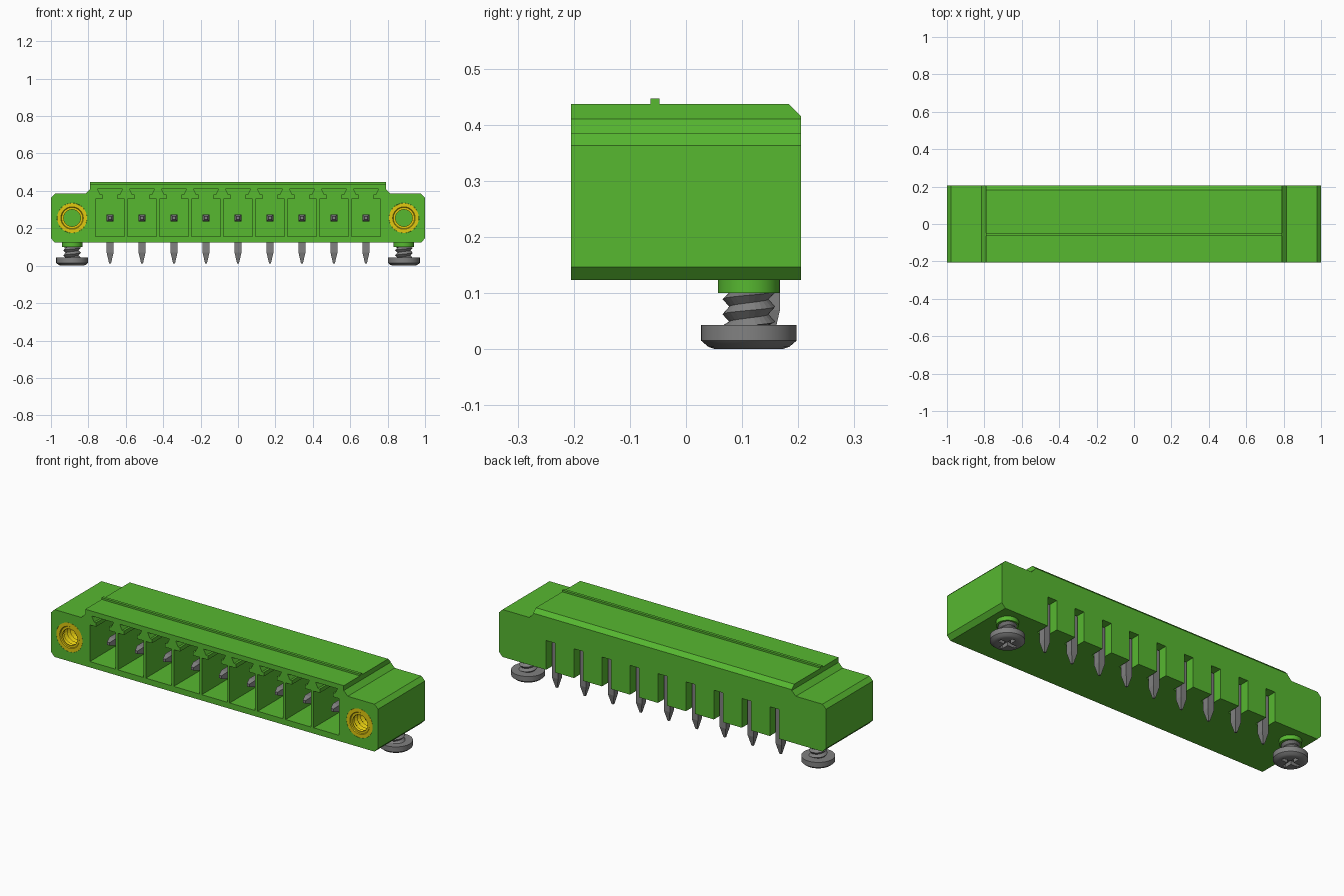
import bpy, bmesh, math
from mathutils import Vector

if "Cube" in bpy.data.objects:
    bpy.data.objects.remove(bpy.data.objects["Cube"], do_unlink=True)


def material(name, rgb):
    m = bpy.data.materials.new(name)
    m.use_nodes = True
    m.diffuse_color = (*rgb, 1)
    m.node_tree.nodes["Principled BSDF"].inputs["Base Color"].default_value = (*rgb, 1)
    return m


GREEN = material("green plastic", (0.095, 0.48, 0.03))
GREY = material("grey metal", (0.22, 0.22, 0.22))
YELLOW = material("yellow brass", (0.75, 0.58, 0.005))


def finish(name, bm, mat, recalc=True, smooth=False):
    if recalc:
        bmesh.ops.recalc_face_normals(bm, faces=bm.faces)
    me = bpy.data.meshes.new(name)
    bm.to_mesh(me)
    bm.free()
    ob = bpy.data.objects.new(name, me)
    bpy.context.collection.objects.link(ob)
    me.materials.append(mat)
    if smooth:
        bpy.ops.object.select_all(action='DESELECT')
        ob.select_set(True)
        bpy.context.view_layer.objects.active = ob
        bpy.ops.object.shade_smooth_by_angle(angle=math.radians(25))
    return ob


def prism(bm, pts, axis, a, b):
    """Extrude a 2D outline along x, y or z from a to b."""
    def place(p, t):
        return {"x": (t, p[0], p[1]), "y": (p[0], t, p[1]), "z": (p[0], p[1], t)}[axis]
    f = bm.faces.new([bm.verts.new(place(p, a)) for p in pts])
    g = bmesh.ops.extrude_face_region(bm, geom=[f])
    shift = Vector(place((0, 0), b - a))
    bmesh.ops.translate(bm, vec=shift, verts=[v for v in g["geom"] if isinstance(v, bmesh.types.BMVert)])


def circle(cx, cy, r, n=48):
    return [(cx + r * math.cos(2 * math.pi * i / n), cy + r * math.sin(2 * math.pi * i / n)) for i in range(n)]


def cut(ob, bm):
    """Subtract the closed shapes in bm from ob."""
    cutter = finish("cutter", bm, ob.data.materials[0])
    cutter.hide_render = True
    mod = ob.modifiers.new("cut", 'BOOLEAN')
    mod.operation, mod.solver, mod.object = 'DIFFERENCE', 'EXACT', cutter
    bpy.context.view_layer.objects.active = ob
    bpy.ops.object.modifier_apply(modifier=mod.name)
    bpy.data.objects.remove(cutter, do_unlink=True)


def lathe(bm, profile, place, n=48, cap=False):
    """Revolve (radius, height) points; place maps (u, v, height) to space."""
    rings = [[bm.verts.new(place(u, v, h)) for u, v in circle(0, 0, r, n)] for r, h in profile]
    for p, q in zip(rings, rings[1:]):
        for i in range(n):
            j = (i + 1) % n
            bm.faces.new((p[i], p[j], q[j], q[i]))
    if cap:
        bm.faces.new(rings[0][::-1])
        bm.faces.new(rings[-1])


def thread(bm, root, crest, h0, h1, pitch, place, n=24):
    """Helical V thread between heights h0 and h1."""
    steps = n * (int((h1 - h0) / pitch) + 3)
    def row(r, lift):
        out = []
        for i in range(steps + n + 1):
            a = 2 * math.pi * i / n
            h = min(max(h0 + pitch * (i / n - 1.5 + lift), h0), h1)
            out.append(bm.verts.new(place(r * math.cos(a), r * math.sin(a), h)))
        return out
    lo, hi = row(root, 0), row(crest, 0.5)
    for i in range(steps):
        for quad in ((lo[i], lo[i + 1], hi[i + 1], hi[i]), (hi[i], hi[i + 1], lo[i + n + 1], lo[i + n])):
            bm.faces.new(quad)
    bmesh.ops.dissolve_degenerate(bm, dist=1e-6, edges=bm.edges)


PITCH, ROW_Z, END_X = 0.171, 0.255, 0.887
PINS = [(i - 4) * PITCH for i in range(9)]
D = 0.205

# Housing: front outline extruded through the depth
half = [(0.978, 0.123), (1, 0.146), (1, 0.363), (0.978, 0.385), (0.815, 0.385), (0.79, 0.41), (0.79, 0.437)]
bm = bmesh.new()
prism(bm, half + [(-x, z) for x, z in reversed(half)], "y", -D, D)
housing = finish("housing", bm, GREEN)

# Housing cuts: plug cavities with keyed tops, rear pin slots, insert holes, rear top chamfer
bm = bmesh.new()
key = [(0.078, 0.155), (0.078, 0.358), (0.04, 0.358), (0.04, 0.38), (0.052, 0.38), (0.067, 0.41)]
key += [(-x, z) for x, z in reversed(key)]
for px in PINS:
    prism(bm, [(px + x, z) for x, z in key], "y", -0.3, 0.09)
    prism(bm, [(px - 0.028, 0.1), (px + 0.028, 0.1), (px + 0.028, 0.285), (px - 0.028, 0.285)], "y", 0.125, 0.3)
for s in (-1, 1):
    prism(bm, circle(s * END_X, ROW_Z, 0.08), "y", -0.3, 0.05)
prism(bm, [(0.173, 0.447), (0.215, 0.405), (0.215, 0.447)], "x", -0.9, 0.9)
cut(housing, bm)

# Thin rib along the top
bm = bmesh.new()
prism(bm, [(-0.063, 0.43), (-0.047, 0.43), (-0.047, 0.447), (-0.063, 0.447)], "x", -0.79, 0.79)
finish("top_rib", bm, GREEN)

# Bent square pins with tapered ends
W, LEG_Y = 0.0185, 0.149
for n, px in enumerate(PINS):
    bm = bmesh.new()
    rings = []
    # each section: half width, then (y, z) of its inner and outer edge
    for w, inner, outer in (
            (0.008, (-0.155, ROW_Z - 0.008), (-0.155, ROW_Z + 0.008)),
            (W, (-0.12, ROW_Z - W), (-0.12, ROW_Z + W)),
            (W, (LEG_Y - W, ROW_Z - W), (LEG_Y + W, ROW_Z + W)),
            (W, (LEG_Y - W, 0.07), (LEG_Y + W, 0.07)),
            (0.005, (LEG_Y - 0.005, 0.012), (LEG_Y + 0.005, 0.012))):
        rings.append([bm.verts.new((px + x, *e)) for x, e in
                      ((-w, inner), (w, inner), (w, outer), (-w, outer))])
    for p, q in zip(rings, rings[1:]):
        for i in range(4):
            bm.faces.new((p[i], p[(i + 1) % 4], q[(i + 1) % 4], q[i]))
    bm.faces.new(rings[0][::-1])
    bm.faces.new(rings[-1])
    finish(f"pin_{n + 1}", bm, GREY)

SCREW_Y = 0.112
for side, s in (("right", -1), ("left", 1)):
    cx = s * END_X

    def along_y(u, v, h):
        return (cx + u, h, ROW_Z + v)

    def along_z(u, v, h):
        return (cx + u, SCREW_Y + v, h)

    # Threaded brass insert in the front face
    bm = bmesh.new()
    lathe(bm, [(0.0795, 0.049), (0.0795, -D), (0.06, -D), (0.055, -0.198)], along_y)
    finish(f"{side}_insert_ring", bm, YELLOW, smooth=True)
    bm = bmesh.new()
    thread(bm, 0.057, 0.045, -0.2, 0.049, 0.027, along_y)
    finish(f"{side}_insert_thread", bm, YELLOW, recalc=False)

    # Boss under the housing
    bm = bmesh.new()
    lathe(bm, [(0.055, 0.1), (0.055, 0.13)], along_z, cap=True)
    finish(f"{side}_boss", bm, GREEN, smooth=True)

    # Mounting screw: core with thread, and head with cross recess
    bm = bmesh.new()
    lathe(bm, [(0.034, 0.04), (0.034, 0.105)], along_z, cap=True)
    finish(f"{side}_screw_core", bm, GREY, smooth=True)
    bm = bmesh.new()
    thread(bm, 0.035, 0.047, 0.042, 0.101, 0.027, along_z)
    finish(f"{side}_screw_thread", bm, GREY, recalc=False)
    bm = bmesh.new()
    lathe(bm, [(0.06, 0), (0.072, 0.004), (0.085, 0.015), (0.085, 0.043)], along_z, cap=True)
    head = finish(f"{side}_screw_head", bm, GREY, smooth=True)
    bm = bmesh.new()
    a, b = 0.05, 0.01
    cross = [(a, -b), (a, b), (b, b), (b, a), (-b, a), (-b, b), (-a, b), (-a, -b), (-b, -b), (-b, -a), (b, -a), (b, -b)]
    prism(bm, [(cx + x, SCREW_Y + y) for x, y in cross], "z", -0.02, 0.02)
    cut(head, bm)
